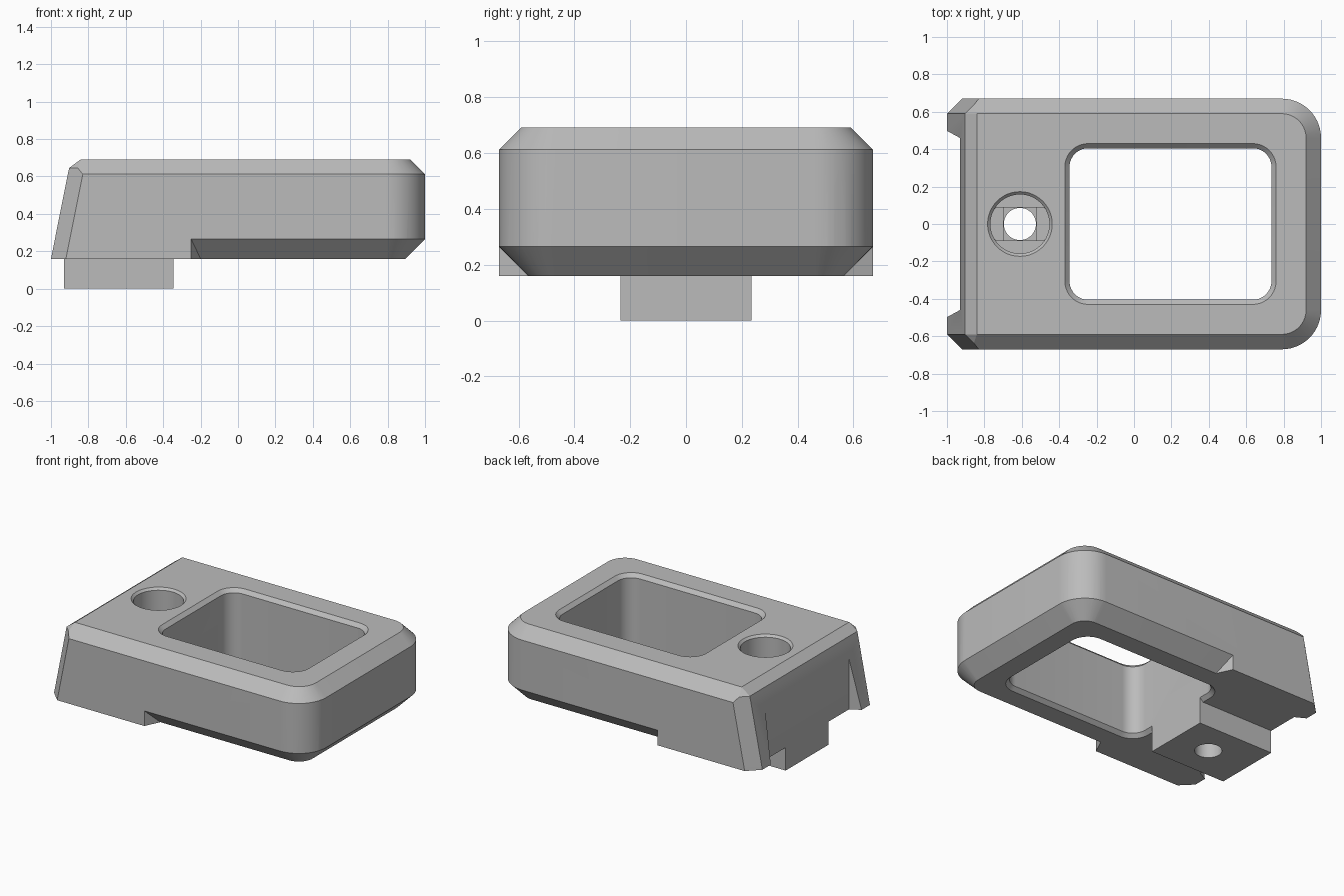
import bpy, bmesh, math

if "Cube" in bpy.data.objects:
    bpy.data.objects.remove(bpy.data.objects["Cube"])

grey = bpy.data.materials.new("plain grey")
grey.diffuse_color = (0.5, 0.5, 0.5, 1)
grey.use_nodes = True
grey.node_tree.nodes["Principled BSDF"].inputs["Base Color"].default_value = grey.diffuse_color


def hull(name, pts):
    """Convex solid around a set of points."""
    bm = bmesh.new()
    for p in pts:
        bm.verts.new(p)
    bmesh.ops.convex_hull(bm, input=bm.verts[:])
    bmesh.ops.delete(bm, geom=[v for v in bm.verts if not v.link_faces], context='VERTS')
    bmesh.ops.dissolve_limit(bm, angle_limit=0.002, verts=bm.verts[:], edges=bm.edges[:])
    bmesh.ops.recalc_face_normals(bm, faces=bm.faces[:])
    return finish(name, bm)


def prism(name, poly, z0, z1):
    """Extruded plan outline, may be concave."""
    bm = bmesh.new()
    f = bm.faces.new([bm.verts.new((x, y, z0)) for x, y in poly])
    r = bmesh.ops.extrude_face_region(bm, geom=[f])
    for v in r["geom"]:
        if isinstance(v, bmesh.types.BMVert):
            v.co.z = z1
    bmesh.ops.recalc_face_normals(bm, faces=bm.faces[:])
    return finish(name, bm)


def finish(name, bm):
    me = bpy.data.meshes.new(name)
    bm.to_mesh(me)
    bm.free()
    me.materials.append(grey)
    ob = bpy.data.objects.new(name, me)
    bpy.context.collection.objects.link(ob)
    return ob


def boolean(ob, tool, op='DIFFERENCE'):
    m = ob.modifiers.new("bool", 'BOOLEAN')
    m.operation, m.solver, m.object = op, 'EXACT', tool
    bpy.context.view_layer.objects.active = ob
    bpy.ops.object.modifier_apply(modifier=m.name)
    bpy.data.objects.remove(tool)


def box(name, x0, x1, y, z0, z1):
    return hull(name, [(a, b, c) for a in (x0, x1) for b in (-y, y) for c in (z0, z1)])


def arc(cx, cy, r, a0, a1, n=14):
    return [(cx + r * math.cos(math.radians(a0 + (a1 - a0) * i / n)),
             cy + r * math.sin(math.radians(a0 + (a1 - a0) * i / n))) for i in range(n + 1)]


def ring(z, inset, left, cut):
    """Body outline: rounded right corners, cut left corners."""
    half = arc(0.79, 0.46, 0.21 - inset, 0, 90) + [(left + cut, 0.67 - inset), (left, 0.67 - inset - cut)]
    return [(x, s * y, z) for x, y in half for s in (1, -1)]


def window(z, grow):
    """Rounded rectangle of the opening."""
    pts = []
    for cx, a in ((0.635, 0), (-0.245, 90)):
        pts += arc(cx, 0.305, 0.1 + grow, a, a + 90, 10)
    return [(x, s * y, z) for x, y in pts for s in (1, -1)]


def disc(r, z, ymax=1):
    return [(x, max(-ymax, min(ymax, y)), z) for x, y in arc(-0.61, 0, r, 0, 360, 48)[:-1]]


# Main housing with sloped left end and bevelled top
body = hull("housing", ring(0.16, 0, -1, 0.08) + ring(0.612, 0, -0.91, 0.08)
            + ring(0.645, 0.033, -0.903, 0.047) + ring(0.692, 0.08, -0.84, 0))

# Lower bevel around the right part, ended by diagonal faces
skirt = prism("bevel_cutter", [(1.2, 0.8), (-0.312, 0.8), (-0.1, 0.355), (-0.1, -0.355),
                               (-0.312, -0.8), (1.2, -0.8)], 0.08, 0.3)
boolean(skirt, hull("bevel_core", ring(0.06, 0.205, -0.6, 0) + ring(0.32, -0.055, -0.6, 0)))
boolean(body, skirt)

# Window bevels, foot block, then the window itself
boolean(body, hull("lower_rim", window(0.12, 0.065) + window(0.185, 0)))
boolean(body, hull("upper_rim", window(0.667, 0) + window(0.72, 0.053)))
boolean(body, box("foot_block", -0.95, -0.25, 0.235, 0, 0.4), 'UNION')
boolean(body, hull("window_cutter", window(-0.1, 0) + window(0.9, 0)))

# Recess in the sloped end
boolean(body, hull("recess_cutter", [(x, s * y, z) for x, y in ((-0.93, 0.46), (-0.98, 0.46), (-1.04, 0.52))
                                     for s in (1, -1) for z in (-0.1, 0.64)]))

# Screw hole: rim, counterbore, two stepped layers, through hole
boolean(body, hull("bore", disc(0.158, 0.2) + disc(0.158, 0.9)))
boolean(body, hull("bore_rim", disc(0.158, 0.677) + disc(0.183, 0.702)))
boolean(body, hull("bore_slot", disc(0.158, 0.19, 0.088) + disc(0.158, 0.25, 0.088)))
boolean(body, box("bore_square", -0.698, -0.522, 0.0875, 0.18, 0.25))
boolean(body, hull("through_hole", disc(0.086, -0.1) + disc(0.086, 0.4)))

# Smooth curved walls, keep edges sharp
bpy.ops.object.select_all(action='DESELECT')
body.select_set(True)
bpy.context.view_layer.objects.active = body
bpy.ops.object.shade_smooth_by_angle(angle=math.radians(25))
